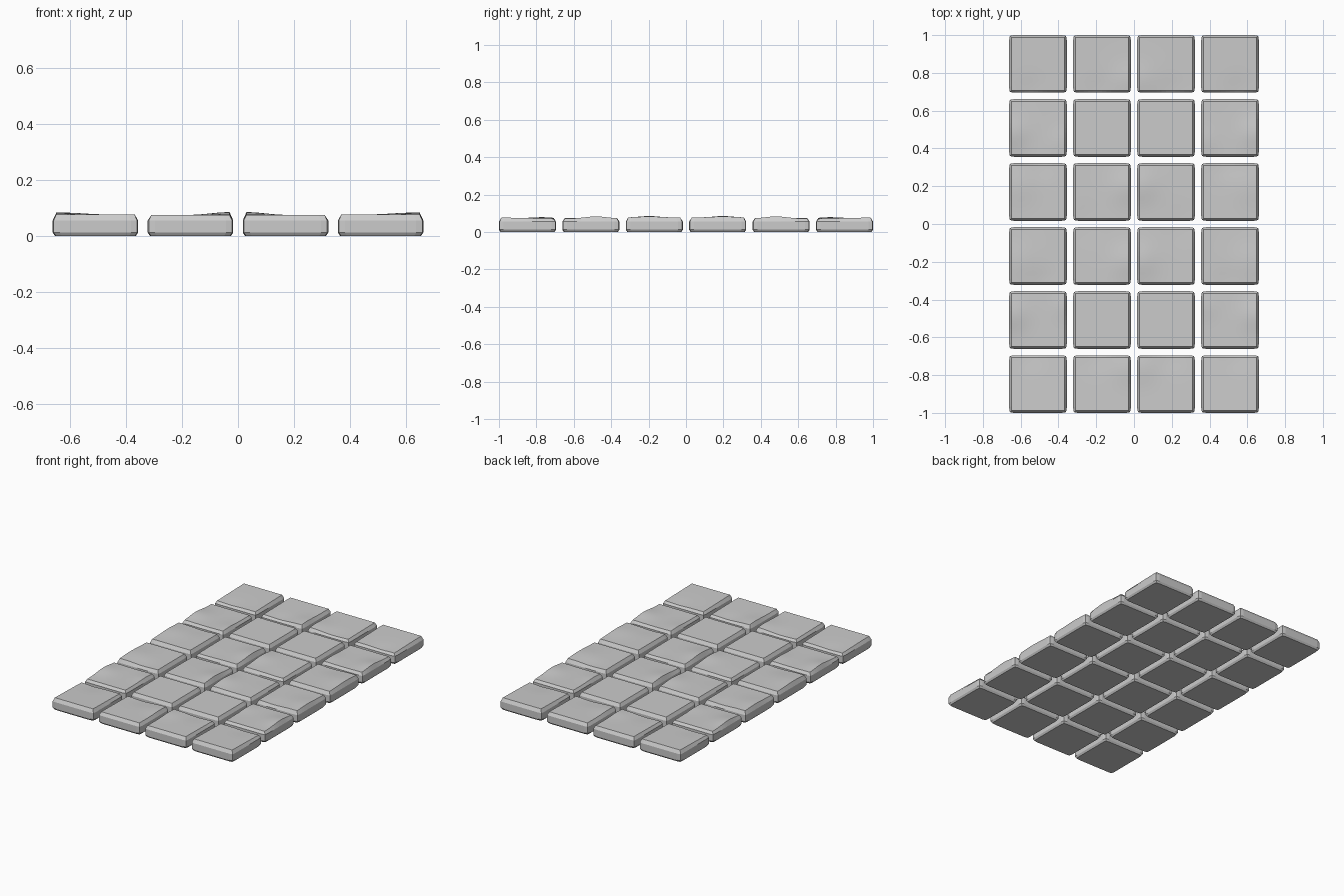
import bpy, bmesh
from math import exp

if "Cube" in bpy.data.objects:
    bpy.data.objects.remove(bpy.data.objects["Cube"])

SIZE, PITCH = 0.305, 0.339
N = 12                      # top surface segments per side


def bump(a, b, ca, cb, w):
    return exp(-((a - ca) ** 2 + (b - cb) ** 2) / (w * w))


# Worn top heights; a and b run -1..1 outward from the centre of the floor
def relief(kind, a, b):
    if kind == (1, 2):      # corner tile: nearly flat
        return 0.074 + 0.003 * b - 0.004 * bump(a, b, 0.3, -1, 0.5)
    if kind == (0, 2):      # end tile: chipped at the inner corner
        return 0.073 + 0.002 * b + 0.007 * bump(a, b, -1, -0.6, 0.6) - 0.004 * bump(a, b, 0.2, -1, 0.5)
    if kind == (1, 1):      # dished tile
        return 0.071 + 0.012 * bump(a, b, 1, -0.2, 0.6) + 0.005 * bump(a, b, -1, -0.5, 0.5)
    if kind == (0, 1):      # flat tile
        return 0.075
    if kind == (1, 0):      # side tile: worn outer edges
        return 0.076 + 0.007 * bump(a, b, 0.8, 0.2, 0.7) - 0.004 * bump(a, b, -0.2, 1, 0.5)
    return 0.074 + 0.011 * bump(a, b, -1, 0.2, 0.65) - 0.003 * bump(a, b, 0.6, -1, 0.6)


def skirt(bm, edges, half, z):
    """Extrude the open border down to a square ring."""
    new = bmesh.ops.extrude_edge_only(bm, edges=edges)["geom"]
    verts = [g for g in new if isinstance(g, bmesh.types.BMVert)]
    m = max(max(abs(v.co.x), abs(v.co.y)) for v in verts)
    for v in verts:
        v.co = (v.co.x * half / m, v.co.y * half / m, z)
    return [g for g in new if isinstance(g, bmesh.types.BMEdge)]


def tile(i, j, sx, sy):
    half = SIZE / 2
    top = half - 0.013
    bm = bmesh.new()
    bmesh.ops.create_grid(bm, x_segments=N, y_segments=N, size=top)
    for v in bm.verts:
        v.co.z = relief((i, j), sx * v.co.x / top, sy * v.co.y / top)
    edges = [e for e in bm.edges if e.is_boundary]
    # rounded shoulder, vertical wall, lower chamfer
    edges = skirt(bm, edges, half, 0.055)
    edges = skirt(bm, edges, half, 0.012)
    edges = skirt(bm, edges, half - 0.008, 0.0)
    bmesh.ops.contextual_create(bm, geom=edges)
    # small clipped vertical corners
    for v in bm.verts:
        if abs(abs(v.co.x) - abs(v.co.y)) < 1e-5 and abs(v.co.x) > half - 0.009:
            v.co.x *= 0.975
            v.co.y *= 0.975
    bmesh.ops.recalc_face_normals(bm, faces=bm.faces[:])
    me = bpy.data.meshes.new("floor_tile")
    bm.to_mesh(me)
    bm.free()
    for p in me.polygons:
        p.use_smooth = p.normal.z > 0.9
    ob = bpy.data.objects.new("floor_tile", me)
    ob.location = (sx * (i + 0.5) * PITCH, sy * (j + 0.5) * PITCH, 0)
    bpy.context.collection.objects.link(ob)


# Four mirrored quadrants of 2 x 3 tiles
for sx in (-1, 1):
    for sy in (-1, 1):
        for i in range(2):
            for j in range(3):
                tile(i, j, sx, sy)
